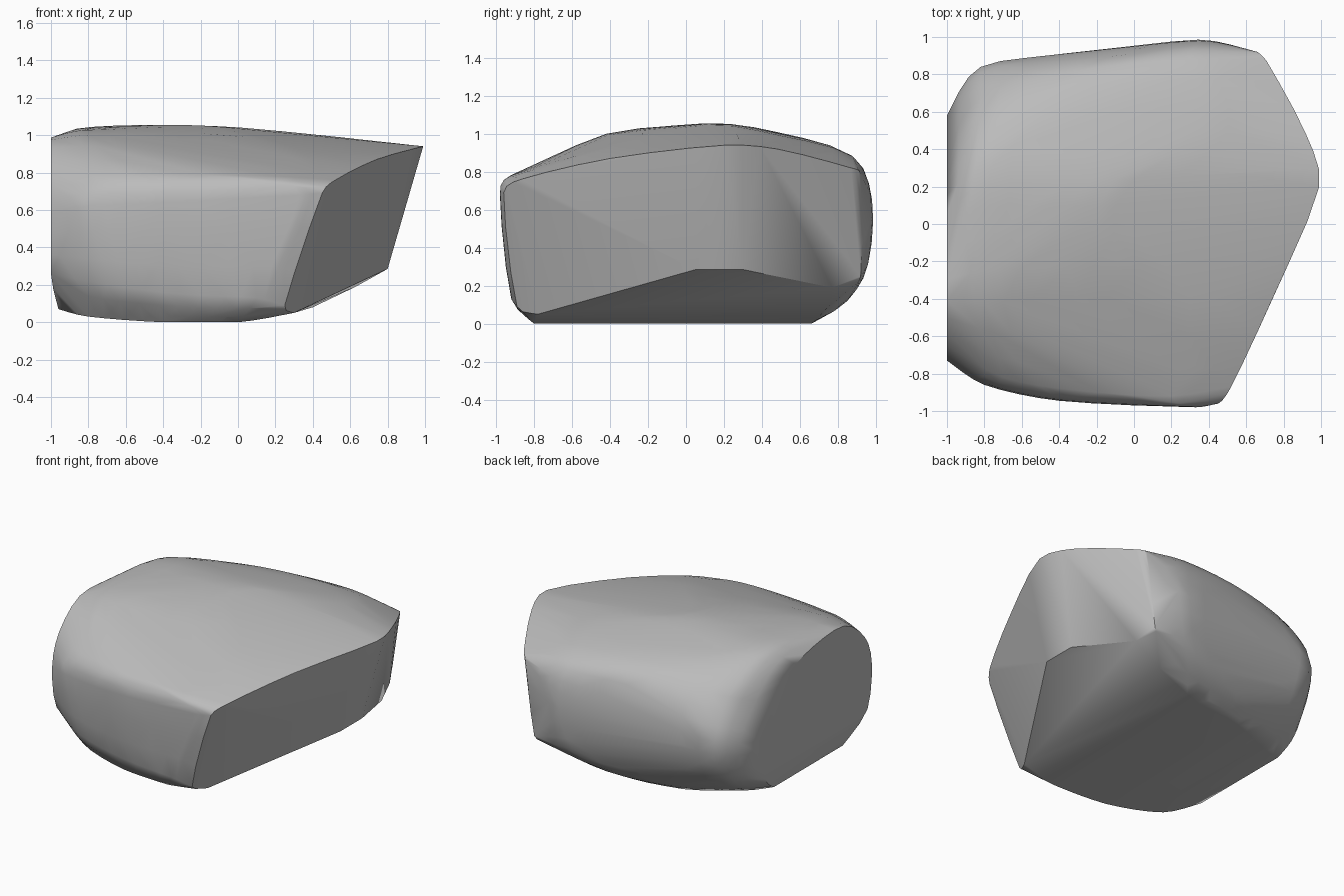
import bpy
import bmesh
from math import radians
from mathutils import Vector

if "Cube" in bpy.data.objects:
    bpy.data.objects.remove(bpy.data.objects["Cube"], do_unlink=True)


def make_material(name, colour):
    material = bpy.data.materials.new(name)
    material.use_nodes = True
    material.diffuse_color = colour
    shader = material.node_tree.nodes["Principled BSDF"]
    shader.inputs["Base Color"].default_value = colour
    shader.inputs["Roughness"].default_value = 0.9
    return material


def smooth_path(points, steps):
    """Return extra points on a soft curve through the given control points."""
    points = [Vector(point) for point in points]
    padded = [points[0]] + points + [points[-1]]
    path = []
    for before, start, end, after in zip(padded, padded[1:], padded[2:], padded[3:]):
        # Limit the tangents so that unevenly spaced points do not overshoot
        reach = (end - start).length
        tangent_start = (end - before).normalized() * min(reach, (end - before).length / 2)
        tangent_end = (after - start).normalized() * min(reach, (after - start).length / 2)
        for step in range(steps):
            t = step / steps
            blend = t * t * (3 - 2 * t)
            path.append(start.lerp(end, blend)
                        + tangent_start * t * (1 - t) ** 2
                        - tangent_end * t * t * (1 - t))
    return path + [points[-1]]


# Contours of the top, each running from the flat end to the slanted end
crown = [(-1, -.05, .96), (-.86, .08, 1.035), (-.45, .1, 1.055),
         (-.1, .1, 1.045), (.99, .2, .94)]
front_shoulder = [(-1, -.41, .975), (-.8, -.42, 1), (-.3, -.4, .98),
                  (.3, -.4, .93), (.74, -.4, .87)]
back_shoulder = [(-1, .24, .87), (-.84, .38, 1), (-.4, .47, 1.01),
                 (.35, .5, .99), (.92, .48, .92)]

# Contours of the front side
front_edge = [(-1, -.65, .8), (-.7, -.82, .79), (-.3, -.89, .79),
              (.2, -.92, .78), (.52, -.87, .76)]
front_belly = [(-1, -.73, .58), (-.8, -.86, .62), (-.4, -.945, .64),
               (.33, -.98, .68), (.45, -.96, .69)]
front_foot = [(-1, -.68, .26), (-.7, -.84, .2), (-.3, -.9, .15),
              (.1, -.92, .13), (.25, -.89, .09)]

# Contours of the back side
back_edge = [(-1, .38, .72), (-.82, .68, .82), (-.3, .82, .88),
             (.3, .88, .88), (.71, .87, .82)]
back_belly = [(-1, .58, .5), (-.82, .84, .55), (-.3, .91, .62),
              (.35, .98, .65), (.66, .92, .79)]
back_foot = [(-1, .52, .27), (-.81, .77, .27), (-.3, .87, .3),
             (.3, .96, .32), (.59, .92, .25)]
back_lower = [(-.98, .46, .15), (-.8, .6, .12), (-.35, .76, .1),
              (.15, .85, .12), (.52, .87, .19)]

# Contours of the underside and the lower rim of the slanted end
front_base = [(-.96, -.45, .07), (-.8, -.65, .03), (-.4, -.77, 0),
              (0, -.8, 0), (.3, -.78, .05)]
back_base = [(-.96, .35, .07), (-.8, .42, .03), (-.4, .6, 0),
             (0, .66, 0), (.4, .74, .08)]
lower_rim = [(.53, -.4, .165), (.8, .05, .285), (.8, .3, .285), (.63, .77, .19)]

around = [front_base, front_foot, front_belly, front_edge, front_shoulder, crown,
          back_shoulder, back_edge, back_belly, back_foot, back_lower, back_base]

# Round off the body along its contours, then across them
long_curves = [smooth_path(contour, 4) for contour in around]
sections = [smooth_path(section, 3) for section in zip(*long_curves)]

# Wrap one skin around all sections
bm = bmesh.new()
for section in sections:
    for position in section:
        bm.verts.new((max(position.x, -1), position.y, max(position.z, 0)))
for position in lower_rim:
    bm.verts.new(position)
bmesh.ops.remove_doubles(bm, verts=bm.verts[:], dist=.008)
hull = bmesh.ops.convex_hull(bm, input=bm.verts[:])
loose = {item for item in hull["geom_interior"] + hull["geom_unused"]
         if isinstance(item, bmesh.types.BMVert)}
bmesh.ops.delete(bm, geom=list(loose), context="VERTS")
bmesh.ops.dissolve_limit(bm, angle_limit=radians(1),
                         verts=bm.verts[:], edges=bm.edges[:])
bmesh.ops.recalc_face_normals(bm, faces=bm.faces[:])

mesh = bpy.data.meshes.new("boulder")
bm.to_mesh(mesh)
bm.free()
mesh.materials.append(make_material("stone grey", (.5, .5, .5, 1)))
boulder = bpy.data.objects.new("boulder", mesh)
bpy.context.collection.objects.link(boulder)

# Soft worn sides with crisp broken ends
bpy.context.view_layer.objects.active = boulder
boulder.select_set(True)
bpy.ops.object.shade_smooth_by_angle(angle=radians(35))
weighted = boulder.modifiers.new("even shading", "WEIGHTED_NORMAL")
weighted.keep_sharp = True
